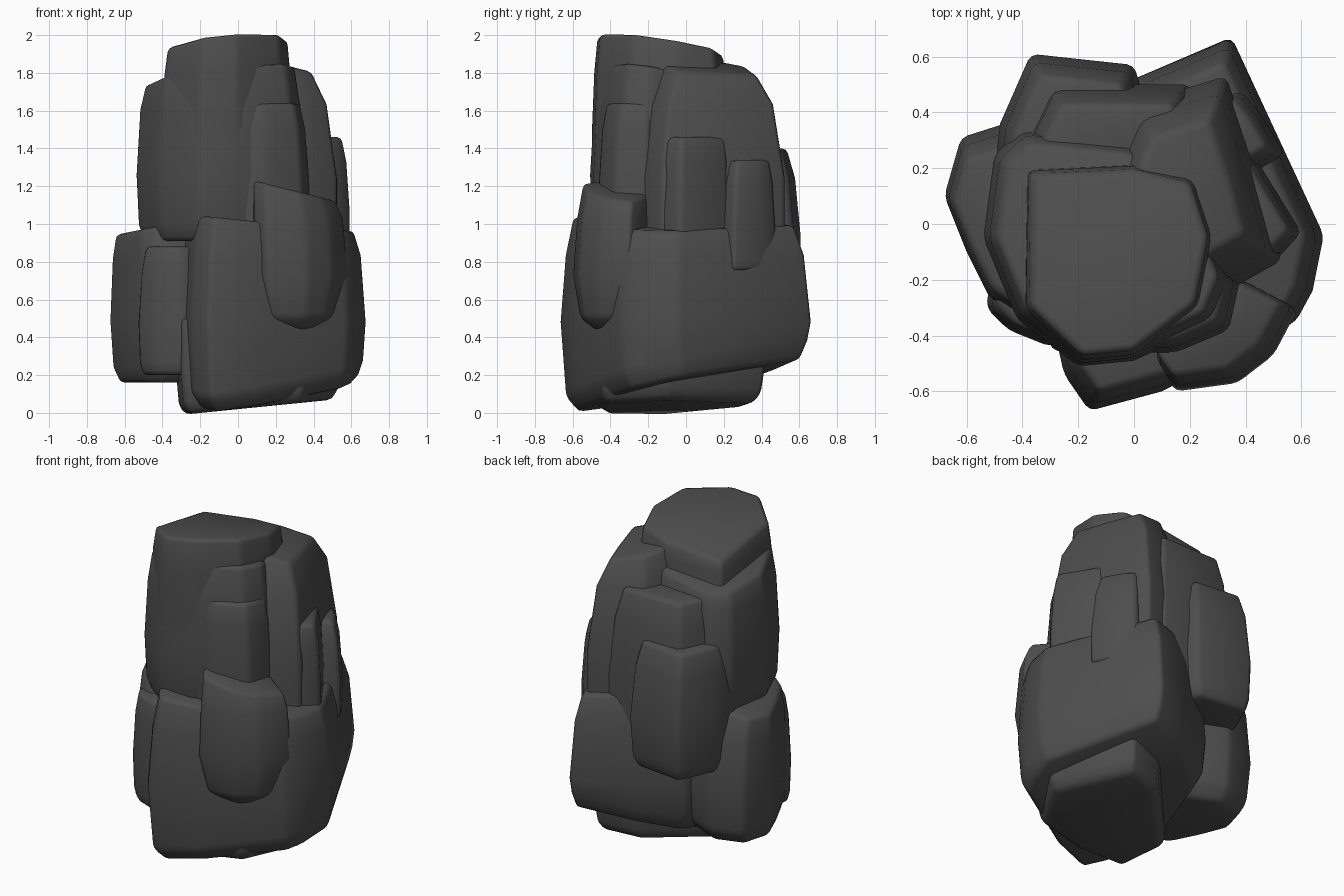
import bpy
import bmesh
from mathutils import Vector

cube = bpy.data.objects.get("Cube")
if cube:
    bpy.data.objects.remove(cube, do_unlink=True)

# One dark stone colour
stone = bpy.data.materials.new("dark grey stone")
stone.use_nodes = True
colour = (.075, .075, .075, 1)
stone.diffuse_color = colour
shader = next(node for node in stone.node_tree.nodes if node.type == "BSDF_PRINCIPLED")
shader.inputs["Base Color"].default_value = colour
shader.inputs["Roughness"].default_value = .9


def mix(start, end, amount):
    return start + (end - start) * amount


def rock(name, outline, bottom, top, foot=1, crown=.8, root=(0, 0), lean=(0, 0),
         floor_tilt=(0, 0), top_tilt=(0, 0), wear=.025):
    """Loft a plan outline upwards, narrowing to the foot below and the crown above."""
    corners = [Vector(corner) for corner in outline]
    centre = sum(corners, Vector((0, 0))) / len(corners)
    still = Vector((0, 0))
    root, lean = Vector(root), Vector(lean)
    floor_tilt, top_tilt = Vector(floor_tilt), Vector(top_tilt)
    # Each level: height share, width, sideways shift, slope
    levels = (
        (0, foot, root, floor_tilt),
        (.1, mix(foot, 1, .7), root * .3, floor_tilt),
        (.4, 1, still, still),
        (.8, mix(crown, 1, .6), lean * .4, still),
        (1, crown, lean, top_tilt),
    )
    bm = bmesh.new()
    rings = []
    for share, width, shift, slope in levels:
        ring = []
        for corner in corners:
            arm = (corner - centre) * width
            place = centre + arm + shift
            height = mix(bottom, top, share) + arm.dot(slope)
            ring.append(bm.verts.new((place.x, place.y, height)))
        rings.append(ring)
    for low, high in zip(rings, rings[1:]):
        for i in range(len(corners)):
            bm.faces.new((low[i - 1], low[i], high[i], high[i - 1]))
    bm.faces.new(rings[0])
    bm.faces.new(rings[-1])
    bmesh.ops.recalc_face_normals(bm, faces=bm.faces)
    for face in bm.faces:
        face.smooth = True
    mesh = bpy.data.meshes.new(name)
    bm.to_mesh(mesh)
    bm.free()
    mesh.materials.append(stone)
    obj = bpy.data.objects.new(name, mesh)
    bpy.context.collection.objects.link(obj)
    # Soft worn edges
    edges = obj.modifiers.new("worn edges", "BEVEL")
    edges.width = wear
    edges.segments = 2
    edges.limit_method = "ANGLE"
    edges.angle_limit = .35


# Large boulder carrying the others, and the smaller stone under it
rock("base_boulder",
     [(-.16, -.67), (.1, -.6), (.58, -.35), (.64, -.24), (.68, -.04), (.35, .67), (0, .52),
      (-.25, .35), (-.35, -.1), (-.25, -.54)],
     bottom=.13, top=1.01, foot=.88, crown=.88, root=(.02, .03), floor_tilt=(.1, .2),
     top_tilt=(-.1, 0))
rock("foot_stone",
     [(-.3, -.45), (0, -.5), (.35, -.45), (.55, -.1), (.35, .42), (.1, .35), (-.33, -.1)],
     bottom=.03, top=.5, foot=.88, crown=1, floor_tilt=(.1, 0))

# Tall upper stone with its head and front shoulder
rock("tall_stone",
     [(-.54, -.05), (-.5, .25), (-.4, .34), (0, .3), (.2, .15), (.36, -.2), (.3, -.35),
      (0, -.49), (-.2, -.51), (-.42, -.34)],
     bottom=.91, top=1.78, foot=.9, crown=.88, top_tilt=(.1, -.15))
rock("head_stone",
     [(-.39, .2), (-.4, -.31), (-.2, -.5), (0, -.48), (.24, -.3), (.29, -.04), (.22, .17),
      (0, .22)],
     bottom=1.2, top=1.95, crown=.92, top_tilt=(.12, -.17))
rock("front_shoulder",
     [(.02, -.46), (.15, -.46), (.34, -.38), (.38, -.2), (.2, -.1), (0, -.25)],
     bottom=.95, top=1.64, crown=.85, lean=(-.02, .02))

# Rounded stone behind the tall one
rock("rear_stone",
     [(.3, -.26), (.53, -.13), (.44, .2), (.33, .53), (0, .43), (-.1, .2), (.05, -.15)],
     bottom=.85, top=1.83, crown=.62, lean=(-.02, 0), top_tilt=(-.2, -.1))

# Slabs leaning on the sides
rock("side_slab_front",
     [(.51, -.13), (.6, -.03), (.44, .23), (.3, .2), (.4, -.1)],
     bottom=.8, top=1.46, crown=.9, lean=(-.03, 0))
rock("side_slab_rear",
     [(.4, .17), (.54, .25), (.45, .4), (.38, .48), (.25, .4)],
     bottom=.75, top=1.34, crown=.75, lean=(-.03, 0))
rock("front_slab",
     [(.08, -.5), (.15, -.6), (.37, -.57), (.5, -.47), (.59, -.3), (.4, -.2), (.1, -.3)],
     bottom=.43, top=1.18, foot=.3, crown=.87, lean=(-.03, .03), top_tilt=(-.25, 0))
rock("back_slab_upper",
     [(-.42, .25), (-.3, .5), (.2, .5), (.25, .3), (0, .15), (-.35, .1)],
     bottom=.75, top=1.66, crown=.8, lean=(0, -.03))
rock("back_slab_lower",
     [(-.5, .2), (-.48, .36), (-.37, .61), (0, .57), (.05, .4), (-.3, .15)],
     bottom=.62, top=1.4, foot=.85, crown=.8, lean=(.01, -.03))

# Low stones on the right flank
rock("flank_stone",
     [(-.62, .31), (-.68, .1), (-.6, -.1), (-.5, -.3), (-.4, -.37), (-.15, -.3), (-.1, .25),
      (-.4, .38)],
     bottom=.16, top=.98, foot=.78, crown=.75, lean=(-.03, 0), top_tilt=(.2, 0))
rock("flank_pebble",
     [(-.53, -.3), (-.45, -.38), (-.3, -.44), (-.2, -.4), (-.2, -.1), (-.5, -.1)],
     bottom=.2, top=.88, foot=.85, crown=.75)
